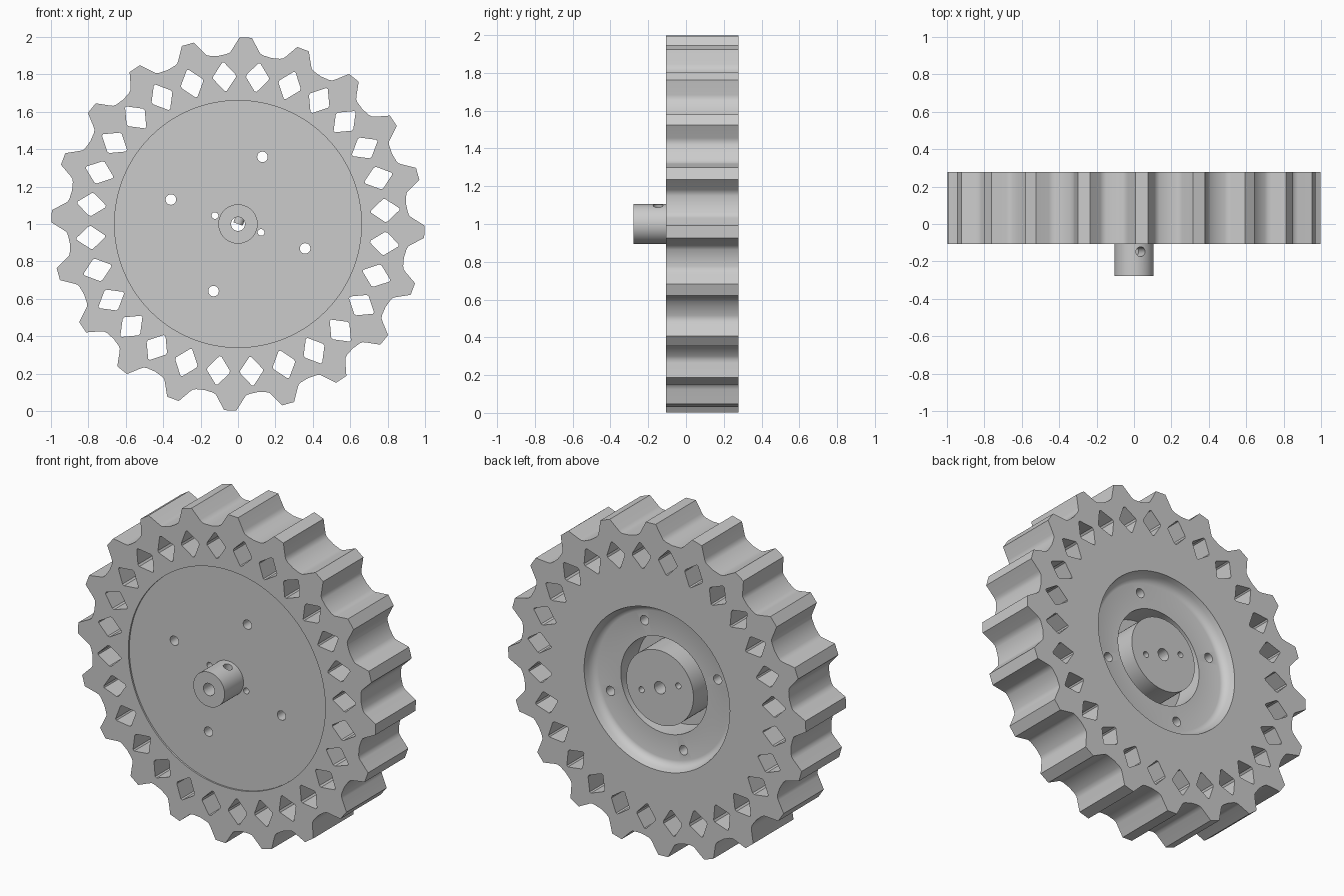
import bpy, bmesh
from math import sin, cos, radians, pi
from mathutils import Matrix, Vector

FRONT, BACK = -0.107, 0.278      # faces of the wheel
CENTRE = Vector((0, 0, 1))

if "Cube" in bpy.data.objects:
    bpy.data.objects.remove(bpy.data.objects["Cube"], do_unlink=True)

grey = bpy.data.materials.new("plain_grey")
grey.use_nodes = True
colour = (0.6, 0.6, 0.6, 1)
grey.diffuse_color = colour
grey.node_tree.nodes["Principled BSDF"].inputs["Base Color"].default_value = colour


def polar(r, deg, y=0.0):
    """Point at a clockwise angle from the top, seen from the front."""
    a = radians(deg)
    return Vector((r * sin(a), y, r * cos(a))) + CENTRE


def prism(bm, outline, y0, y1):
    """Extrude a closed outline along y."""
    face = bm.faces.new([bm.verts.new((p.x, y0, p.z)) for p in outline])
    new = bmesh.ops.extrude_face_region(bm, geom=[face])["geom"]
    verts = [v for v in new if isinstance(v, bmesh.types.BMVert)]
    bmesh.ops.translate(bm, verts=verts, vec=(0, y1 - y0, 0))


def lathe(bm, profile, steps=128):
    """Spin an open (radius, y) profile, ending on the axis, around y."""
    verts = [bm.verts.new((r, y, 1)) for r, y in profile]
    edges = [bm.edges.new(pair) for pair in zip(verts, verts[1:])]
    bmesh.ops.spin(bm, geom=verts + edges, cent=CENTRE, axis=(0, 1, 0),
                   angle=2 * pi, steps=steps, use_duplicate=False)
    bmesh.ops.remove_doubles(bm, verts=bm.verts, dist=1e-5)


def circle(centre, r, n=32):
    return [centre + Vector((r * sin(2 * pi * i / n), 0, r * cos(2 * pi * i / n)))
            for i in range(n)]


def finish(bm, name):
    bmesh.ops.recalc_face_normals(bm, faces=bm.faces)
    mesh = bpy.data.meshes.new(name)
    bm.to_mesh(mesh)
    bm.free()
    mesh.materials.append(grey)
    obj = bpy.data.objects.new(name, mesh)
    bpy.context.collection.objects.link(obj)
    return obj


def carve(obj, cutters):
    """Subtract the cutters for good, then smooth all but the sharp edges."""
    for cutter in cutters:
        mod = obj.modifiers.new("cut", 'BOOLEAN')
        mod.operation, mod.solver, mod.object = 'DIFFERENCE', 'EXACT', cutter
    bpy.context.view_layer.update()
    mesh = bpy.data.meshes.new_from_object(
        obj.evaluated_get(bpy.context.evaluated_depsgraph_get()))
    obj.modifiers.clear()
    obj.data = mesh
    mesh.materials.clear()
    mesh.materials.append(grey)
    bpy.ops.object.select_all(action='DESELECT')
    obj.select_set(True)
    bpy.context.view_layer.objects.active = obj
    bpy.ops.object.shade_smooth_by_angle(angle=radians(30))


# Toothed wheel: half a tooth as (angle, radius), mirrored and repeated
half = [(1.9, 0.998), (4.4, 0.932), (5.1, 0.918), (6.2, 0.911)]
tooth = [(-a, r) for a, r in reversed(half)] + half + [(9, 0.905)]
bm = bmesh.new()
prism(bm, [polar(r, 2.4 + 18 * i + a) for i in range(20) for a, r in tooth], FRONT, BACK)
wheel = finish(bm, "toothed_wheel")

# Shallow round recess on the front
bm = bmesh.new()
lathe(bm, [(0, -0.4), (0.66, -0.4), (0.66, FRONT + 0.01), (0, FRONT + 0.01)])
front_recess = finish(bm, "front_recess_cutter")

# Dished recess on the back, with a deep groove around a central boss
bm = bmesh.new()
lathe(bm, [(0, 0.25), (0.225, 0.25), (0.225, 0.05), (0.29, 0.05), (0.29, 0.21),
           (0.44, 0.21), (0.457, 0.215), (0.472, 0.23), (0.481, 0.25),
           (0.488, BACK), (0.488, 0.4), (0, 0.4)])
back_recess = finish(bm, "back_recess_cutter")

# Ring of diamond windows with blunted corners
bm = bmesh.new()
corners = [Vector((0, 0, 0.083)), Vector((0.066, 0, 0)),
           Vector((0, 0, -0.083)), Vector((-0.066, 0, 0))]
diamond = []
for i, c in enumerate(corners):
    diamond += [c.lerp(corners[i - 1], 0.08), c.lerp(corners[(i + 1) % 4], 0.08)]
for i in range(28):
    angle = 7.6 + i * 360 / 28
    turn = Matrix.Rotation(radians(angle), 3, 'Y')
    prism(bm, [polar(0.79, angle) + turn @ p for p in diamond], -0.5, 0.5)
windows = finish(bm, "window_cutter")

# Shaft bore, bolt holes and pin holes
bm = bmesh.new()
prism(bm, circle(CENTRE, 0.037), -0.5, 0.5)
for i in range(4):
    prism(bm, circle(polar(0.382, 20 + 90 * i), 0.028), -0.5, 0.5)
for angle in (110, 290):
    prism(bm, circle(polar(0.131, angle), 0.018, 24), -0.5, 0.5)
holes = finish(bm, "hole_cutter")

# Set screw hole in the side of the hub
bm = bmesh.new()
bmesh.ops.create_cone(bm, cap_ends=True, segments=32, radius1=0.026, radius2=0.026,
                      depth=0.2, matrix=Matrix.Translation(polar(0.1, 20, -0.148))
                      @ Matrix.Rotation(radians(20), 4, 'Y'))
screw_hole = finish(bm, "set_screw_cutter")

# Hub on the front
bm = bmesh.new()
lathe(bm, [(0, -0.278), (0.105, -0.278), (0.105, FRONT + 0.015), (0, FRONT + 0.015)], 64)
hub = finish(bm, "shaft_hub")

carve(wheel, [front_recess, back_recess, windows, holes])
carve(hub, [holes, screw_hole])
for cutter in (front_recess, back_recess, windows, holes, screw_hole):
    bpy.data.objects.remove(cutter, do_unlink=True)
